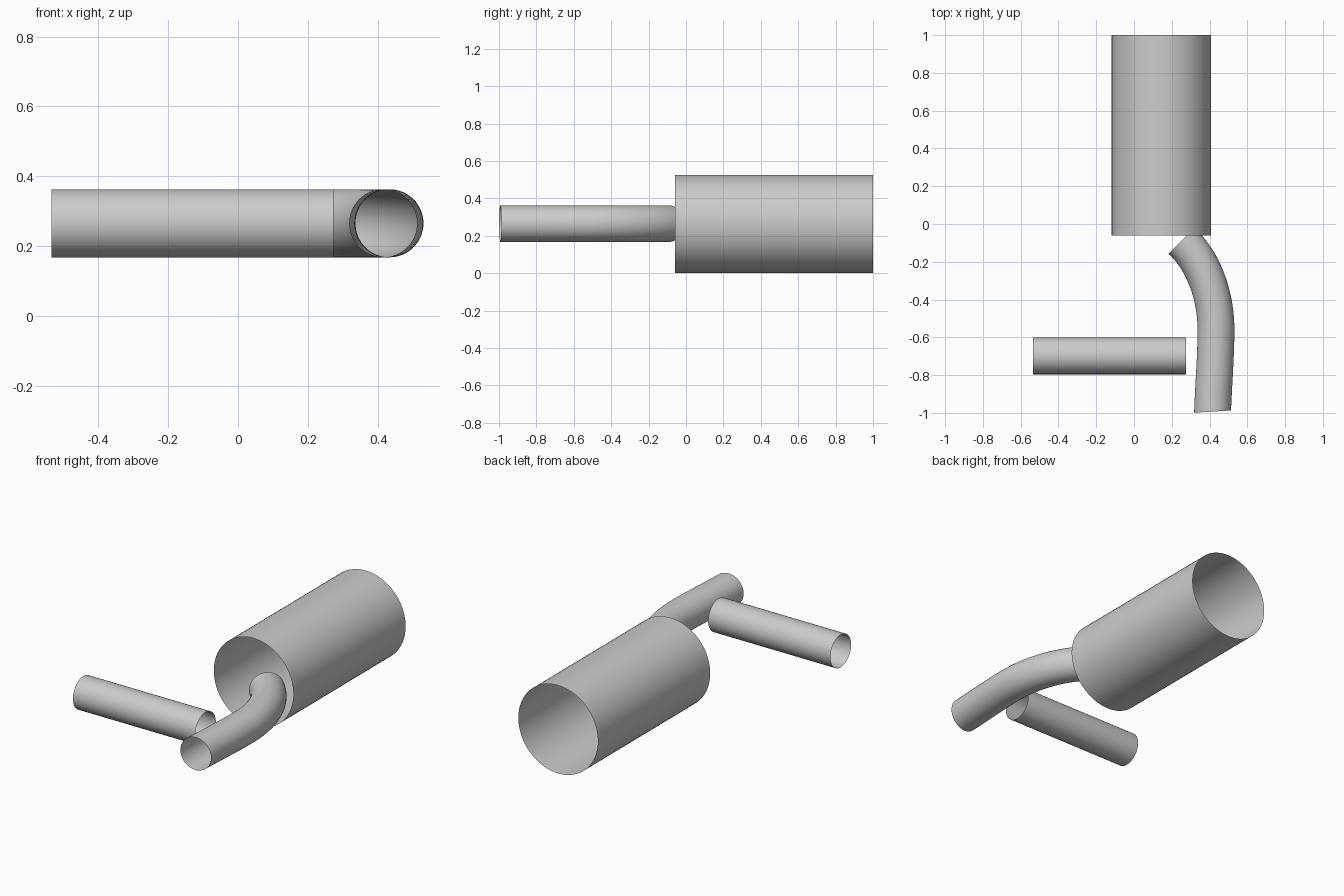
import bpy, bmesh, math
from mathutils import Vector
from mathutils.geometry import interpolate_bezier

if "Cube" in bpy.data.objects:
    bpy.data.objects.remove(bpy.data.objects["Cube"])

SIDES = 64
Z_SMALL = 0.265


def sweep(name, centres, tangents, radius):
    """Open thin-walled tube through the centres, lying in a horizontal plane."""
    bm = bmesh.new()
    rings = []
    for c, t in zip(centres, tangents):
        side = t.normalized().cross(Vector((0, 0, 1)))
        ring = []
        for i in range(SIDES):
            a = 2 * math.pi * i / SIDES
            ring.append(bm.verts.new(
                c + radius * (math.cos(a) * side + math.sin(a) * Vector((0, 0, 1)))))
        rings.append(ring)
    for r0, r1 in zip(rings, rings[1:]):
        for i in range(SIDES):
            j = (i + 1) % SIDES
            f = bm.faces.new((r0[i], r1[i], r1[j], r0[j]))
            f.smooth = True
    bmesh.ops.recalc_face_normals(bm, faces=bm.faces[:])
    mesh = bpy.data.meshes.new(name)
    bm.to_mesh(mesh)
    bm.free()
    ob = bpy.data.objects.new(name, mesh)
    bpy.context.collection.objects.link(ob)
    return ob


def straight(name, start, end, radius):
    a, b = Vector(start), Vector(end)
    return sweep(name, [a, b], [b - a, b - a], radius)


# Large open drum along y
straight("large_drum", (0.145, -0.06, 0.263), (0.145, 1.0, 0.263), 0.263)

# Straight side pipe along x
straight("side_pipe", (-0.534, -0.698, Z_SMALL), (0.274, -0.698, Z_SMALL), 0.0975)

# Bent pipe: two Bezier spans leading into the drum mouth
spans = [
    [(0.416, -0.993), (0.42, -0.87), (0.434, -0.70), (0.434, -0.56)],
    [(0.434, -0.56), (0.434, -0.38), (0.37, -0.20), (0.252, -0.088)],
]
path = []
for span in spans:
    pts = interpolate_bezier(*[Vector((x, y, Z_SMALL)) for x, y in span], 20)
    path += [Vector(p) for p in (pts[1:] if path else pts)]
last = len(path) - 1
tangents = [path[min(i + 1, last)] - path[max(i - 1, 0)] for i in range(last + 1)]
tangents[0] = Vector((-0.06, 1, 0))  # front mouth is cut slightly askew
sweep("bent_pipe", path, tangents, 0.0975)
